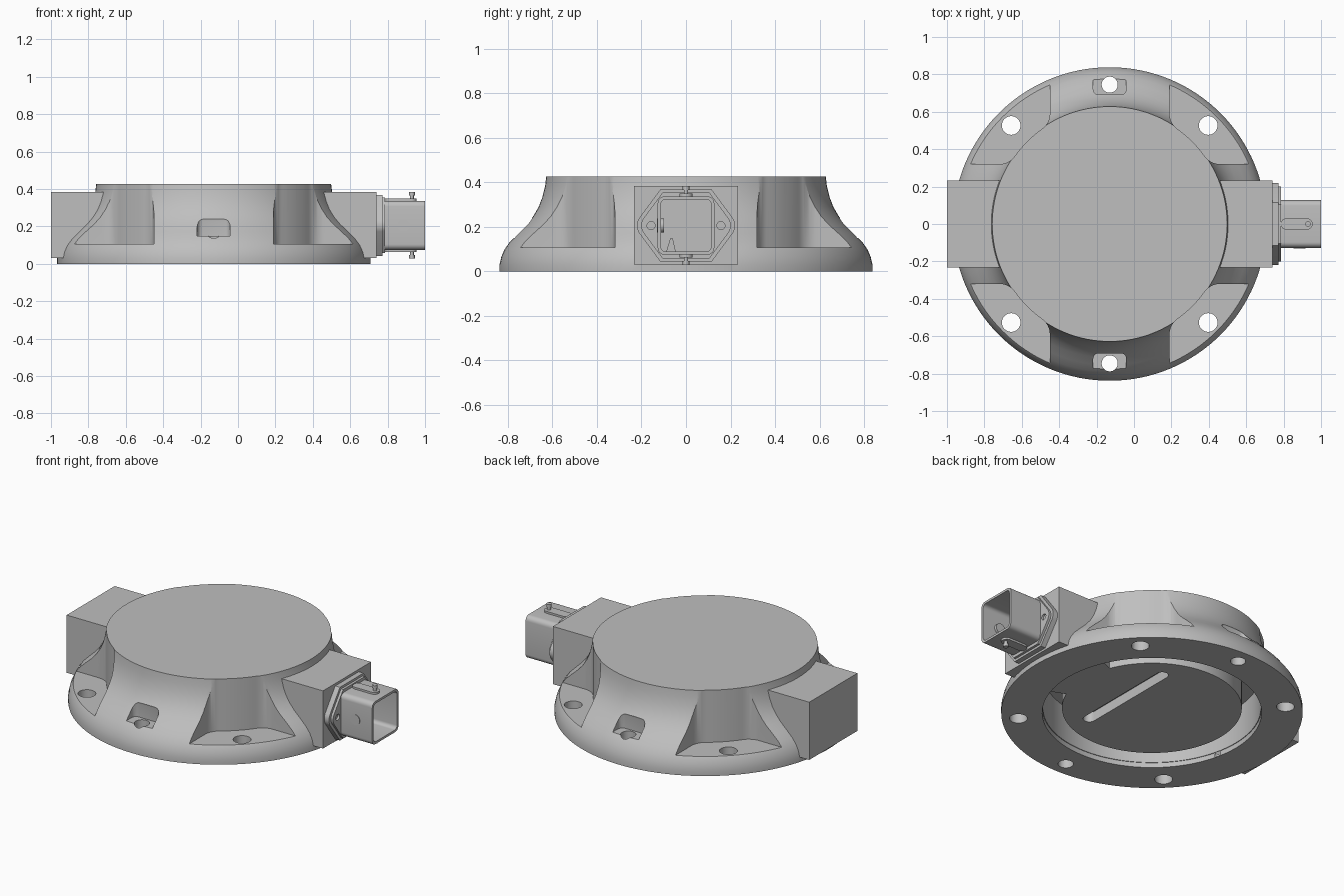
import bpy, bmesh
from math import sin, cos, pi, radians, sqrt, atan2
from mathutils import Matrix, Vector

if "Cube" in bpy.data.objects:
    bpy.data.objects.remove(bpy.data.objects["Cube"], do_unlink=True)

CX = -0.13          # housing axis
grey = bpy.data.materials.new("cast grey")
grey.use_nodes = True
grey.diffuse_color = (0.52, 0.52, 0.52, 1)
grey.node_tree.nodes["Principled BSDF"].inputs["Base Color"].default_value = (0.52, 0.52, 0.52, 1)


def finish(name, bm):
    bm.normal_update()
    bmesh.ops.recalc_face_normals(bm, faces=bm.faces)
    if bm.calc_volume(signed=True) < 0:
        bmesh.ops.reverse_faces(bm, faces=bm.faces)
    me = bpy.data.meshes.new(name)
    bm.to_mesh(me)
    bm.free()
    me.materials.append(grey)
    ob = bpy.data.objects.new(name, me)
    bpy.context.collection.objects.link(ob)
    return ob


def prism(name, pts, lo, hi, axis="z", origin=(0, 0, 0), turn=0):
    """Extrude a 2D outline along z, or along x with the outline in (y, z)."""
    bm = bmesh.new()
    place = (lambda a, b: (a, b, lo)) if axis == "z" else (lambda a, b: (lo, a, b))
    face = bm.faces.new([bm.verts.new(place(a, b)) for a, b in pts])
    ext = bmesh.ops.extrude_face_region(bm, geom=[face])
    step = Vector((0, 0, hi - lo)) if axis == "z" else Vector((hi - lo, 0, 0))
    bmesh.ops.translate(bm, vec=step, verts=[v for v in ext["geom"] if isinstance(v, bmesh.types.BMVert)])
    bm.transform(Matrix.Translation(origin) @ Matrix.Rotation(turn, 4, "Z"))
    return finish(name, bm)


def arc(cx, cy, r, a0, a1, n):
    return [(cx + r * cos(a0 + (a1 - a0) * i / n), cy + r * sin(a0 + (a1 - a0) * i / n)) for i in range(n + 1)]


def rounded(cx, cy, w, h, r, n=6):
    """Rounded rectangle outline from half sizes."""
    pts = []
    for k, (sx, sy) in enumerate([(1, 1), (-1, 1), (-1, -1), (1, -1)]):
        pts += arc(cx + sx * (w - r), cy + sy * (h - r), r, k * pi / 2, (k + 1) * pi / 2, n)
    return pts


def box(name, x, y, z):
    return prism(name, [(x[0], y[0]), (x[1], y[0]), (x[1], y[1]), (x[0], y[1])], *z)


def cylinder(name, r, a, b, n=32):
    a, b = Vector(a), Vector(b)
    bm = bmesh.new()
    bmesh.ops.create_cone(bm, cap_ends=True, segments=n, radius1=r, radius2=r, depth=(b - a).length)
    bm.transform(Matrix.Translation((a + b) / 2) @ (b - a).to_track_quat("Z", "Y").to_matrix().to_4x4())
    return finish(name, bm)


def boolean(ob, others, op="DIFFERENCE"):
    for other in others:
        m = ob.modifiers.new("cut", "BOOLEAN")
        m.operation, m.solver, m.object = op, "EXACT", other
        bpy.context.view_layer.objects.active = ob
        bpy.ops.object.modifier_apply(modifier=m.name)
        bpy.data.objects.remove(other, do_unlink=True)


# Flared round housing, turned from a profile
profile = [(0, 0), (0.838, 0), (0.838, 0.03), (0.83, 0.065), (0.815, 0.1), (0.79, 0.135), (0.755, 0.172),
           (0.715, 0.212), (0.685, 0.25), (0.662, 0.29), (0.645, 0.335), (0.633, 0.385), (0.628, 0.427), (0, 0.427)]
bm = bmesh.new()
vs = [bm.verts.new((r, 0, z)) for r, z in profile]
es = [bm.edges.new(p) for p in zip(vs, vs[1:])]
bmesh.ops.spin(bm, geom=vs + es, cent=(0, 0, 0), axis=(0, 0, 1), angle=2 * pi, steps=128)
bmesh.ops.remove_doubles(bm, verts=bm.verts, dist=0.0005)
bm.transform(Matrix.Translation((CX, 0, 0)))
housing = finish("flared_housing", bm)

# Square side arms
boolean(housing, [box("arm", (-1, CX - 0.4), (-0.233, 0.233), (0.03, 0.384)),
                  box("arm", (CX + 0.4, 0.74), (-0.233, 0.233), (0.03, 0.384))], "UNION")

# Four corner pockets with filleted inner walls
R, F, W = 0.624, 0.1, 0.32
fx, fy = W + F, sqrt((R + F) ** 2 - (W + F) ** 2)
tilt = atan2(fy, fx)
half = arc(fx, fy, F, pi, pi + tilt, 8)
outline = [(W, 1)] + half + arc(0, 0, R, tilt, pi / 2 - tilt, 10)[1:-1]
outline += [(b, a) for a, b in reversed(half)] + [(1, W), (1, 1)]
boolean(housing, [prism("pocket", outline, 0.107, 0.6, origin=(CX, 0, 0), turn=k * pi / 2) for k in range(4)])

# Small front and back bolt recesses
for k in (0, 1):
    bm = bmesh.new()
    bmesh.ops.create_cube(bm, size=1)
    bm.transform(Matrix.Translation((0, 0.84, 0.205)) @ Matrix.Diagonal((0.176, 0.3, 0.11, 1)))
    inner = lambda v: v.co.y < 0.8
    upper = lambda v: v.co.z > 0.2
    edges = [e for e in bm.edges if all(map(inner, e.verts)) and any(map(upper, e.verts))
             or all(map(upper, e.verts)) and any(map(inner, e.verts))]
    bmesh.ops.bevel(bm, geom=edges, offset=0.03, segments=5, profile=0.5, affect="EDGES")
    bm.transform(Matrix.Translation((CX, 0, 0)) @ Matrix.Rotation(k * pi, 4, "Z"))
    boolean(housing, [finish("recess", bm)])

# Underside: shallow recess, ring groove broken by a bridge, and a long slot
gap = radians(22)
groove = arc(0, 0, 0.606, gap, 2 * pi - gap, 90) + arc(0, 0, 0.5, 2 * pi - gap, gap, 90)
slot = rounded(CX + 0.19, 0, 0.035, 0.35, 0.0349)
boolean(housing, [cylinder("recess", 0.61, (CX, 0, -0.1), (CX, 0, 0.03), 96),
                  prism("groove", groove, 0.01, 0.25, origin=(CX, 0, 0)),
                  prism("slot", slot, -0.05, 0.09)])

# Six bolt holes
holes = [(radians(a), 0.05) for a in (45, 135, 225, 315)] + [(pi / 2, 0.043), (-pi / 2, 0.043)]
for a, r in holes:
    x, y = CX + 0.745 * cos(a), 0.745 * sin(a)
    boolean(housing, [cylinder("hole", r, (x, y, -0.1), (x, y, 0.2))])

# Hexagonal connector flange: gasket and plate
CZ = 0.206


def hexagon(s):
    tips = arc(0.152 * s, CZ, 0.06 * s, -radians(32), radians(32), 6)
    right = [(0.11 * s, CZ - 0.157 * s)] + tips + [(0.11 * s, CZ + 0.157 * s)]
    return right + [(-y, 2 * CZ - z) for y, z in right]


gasket = prism("connector_gasket", hexagon(1.04), 0.735, 0.772, "x")
flange = prism("connector_flange", hexagon(0.95), 0.77, 0.787, "x")
boolean(flange, [cylinder("hole", 0.018, (0.774, s * 0.157, CZ), (0.9, s * 0.157, CZ), 20) for s in (-1, 1)])

# Hollow connector shell
shell = prism("connector_shell", rounded(0, CZ, 0.127, 0.131, 0.03), 0.78, 1, "x")
boolean(shell, [prism("hollow", rounded(0, CZ, 0.113, 0.117, 0.022), 0.8, 1.1, "x")])
parts = [housing, gasket, flange, shell]

# Latch ribs and locking pins above and below the shell
for s, word in ((1, "upper"), (-1, "lower")):
    z = [CZ + s * d for d in (0.125, 0.143, 0.16, 0.178)]
    parts.append(prism(word + "_latch_rib", rounded(0.87, 0, 0.085, 0.03, 0.029), min(z[:2]), max(z[:2])))
    parts.append(cylinder(word + "_pin_neck", 0.01, (0.93, 0, z[0]), (0.93, 0, z[2]), 16))
    parts.append(cylinder(word + "_pin_head", 0.015, (0.93, 0, z[2]), (0.93, 0, z[3]), 16))

# Side boss and key wedge inside the shell
parts.append(cylinder("side_boss", 0.032, (0.885, -0.13, CZ), (0.885, -0.098, CZ), 24))
parts.append(prism("key_wedge", [(-0.09, 0.085), (-0.045, 0.085), (-0.06, 0.15), (-0.07, 0.15)], 0.79, 0.9, "x"))

# Smooth curved walls, keep edges crisp
bpy.ops.object.select_all(action="DESELECT")
for ob in parts:
    ob.select_set(True)
bpy.context.view_layer.objects.active = housing
bpy.ops.object.shade_smooth_by_angle(angle=radians(30))
